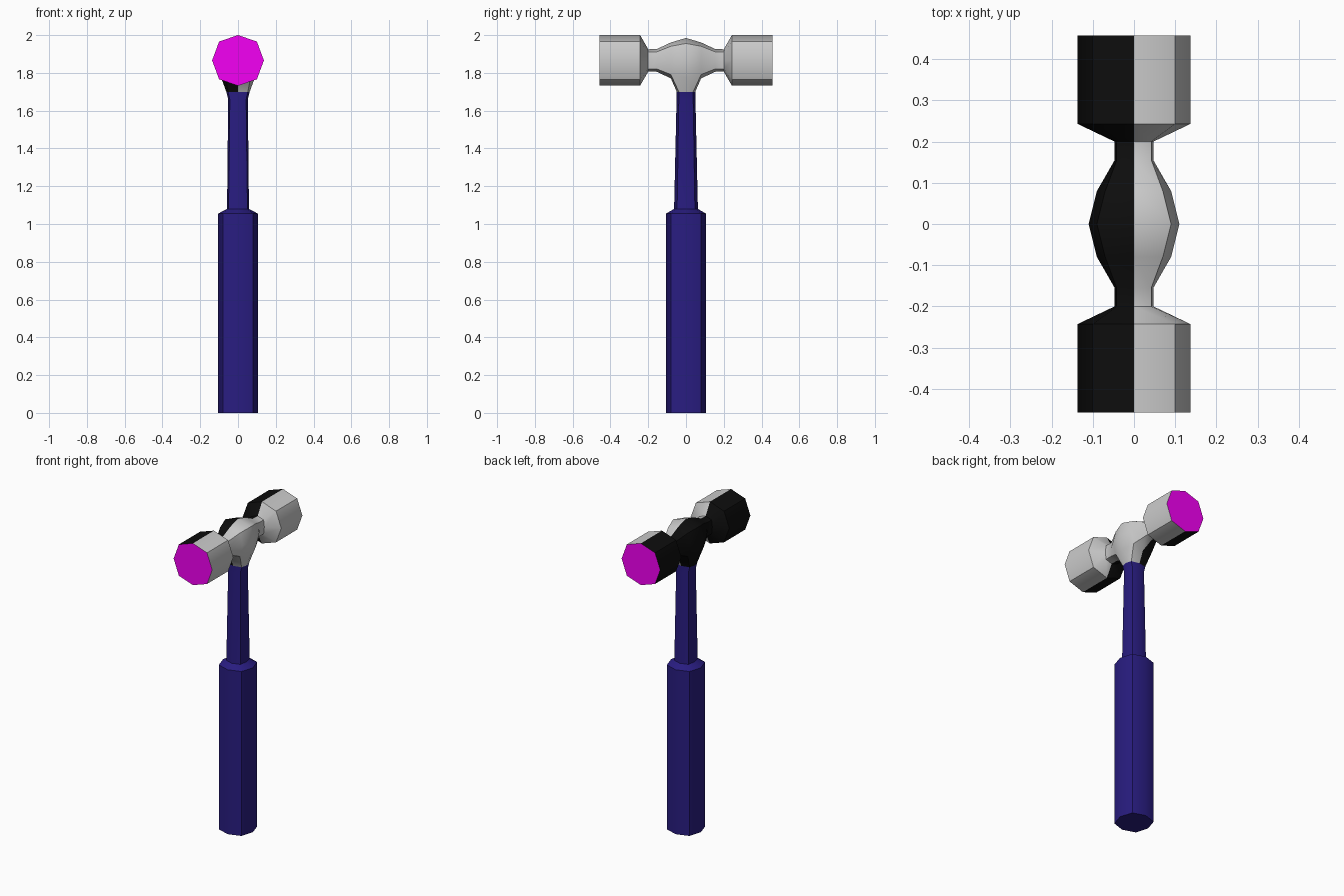
import bpy, bmesh, math
from mathutils import Vector

if "Cube" in bpy.data.objects:
    bpy.data.objects.remove(bpy.data.objects["Cube"])

ZC = 1.866  # height of the head axis


def material(name, rgb):
    m = bpy.data.materials.new(name)
    m.diffuse_color = (*rgb, 1)
    m.use_nodes = True
    m.node_tree.nodes["Principled BSDF"].inputs["Base Color"].default_value = m.diffuse_color
    return m


GREY = material("steel", (0.6, 0.6, 0.6))
DARK = material("dark_steel", (0.004, 0.004, 0.004))
PINK = material("end_face", (0.9, 0.0, 0.9))
BLUE = material("grip_blue", (0.022, 0.012, 0.22))


def octagon(ax, az, dx, dz):
    """Eight points: on-axis corners (ax, az) and diagonal corners (dx, dz)."""
    return [(ax, 0), (dx, dz), (0, az), (-dx, dz),
            (-ax, 0), (-dx, -dz), (0, -az), (dx, -dz)]


def loft(bm, rings):
    """Skin consecutive rings of points; returns vertex rings."""
    vs = [[bm.verts.new(p) for p in r] for r in rings]
    for a, b in zip(vs, vs[1:]):
        for i in range(8):
            j = (i + 1) % 8
            bm.faces.new((a[i], a[j], b[j], b[i]))
    return vs


def finish(bm, name, mats, pick):
    bmesh.ops.recalc_face_normals(bm, faces=bm.faces)
    for f in bm.faces:
        f.material_index = pick(f)
    me = bpy.data.meshes.new(name)
    bm.to_mesh(me)
    bm.free()
    for m in mats:
        me.materials.append(m)
    ob = bpy.data.objects.new(name, me)
    bpy.context.collection.objects.link(ob)
    bpy.ops.object.select_all(action='DESELECT')
    ob.select_set(True)
    bpy.context.view_layer.objects.active = ob
    bpy.ops.object.shade_smooth_by_angle(angle=math.radians(43))
    return ob


# Handle: thick grip, shoulder, tapering shaft (z, ax, ay, dx, dy)
handle_rings = [(0, .105, .106, .08, .08), (1.055, .105, .106, .08, .08),
                (1.08, .058, .063, .05, .047), (1.66, .052, .05, .043, .038),
                (1.70, .062, .049, .052, .038)]
bm = bmesh.new()
vs = loft(bm, [[(x, y, z) for x, y in octagon(*s)] for z, *s in handle_rings])
bm.faces.new(vs[0])
finish(bm, "handle", [BLUE, PINK], lambda f: int(f.normal.z < -0.9))

# Head: half profile along y, mirrored (y, ax, az, dx, dz)
half = [(.08, .09, .095, .07, .075), (.155, .047, .06, .042, .045),
        (.20, .047, .059, .042, .045), (.243, .137, .134, .1, .1),
        (.457, .137, .134, .1, .1)]
head_rings = [(-y, *s) for y, *s in reversed(half)] + [(0, .11, .119, .09, .09)] + half
bm = bmesh.new()
vs = loft(bm, [[(x, y, ZC + z) for x, z in octagon(*s)] for y, *s in head_rings])
bm.faces.new(vs[0])
bm.faces.new(vs[-1])

# Socket: pull the underside of the middle down to the top of the handle
under = [f for f in bm.faces
         if abs(f.calc_center_median().y) < .06
         and all(v.co.z < ZC - .05 for v in f.verts)]
res = bmesh.ops.extrude_face_region(bm, geom=under)
z, *s = handle_rings[-1]
ring = [Vector((x, y)) for x, y in octagon(*s)]
for v in [g for g in res["geom"] if isinstance(g, bmesh.types.BMVert)]:
    flat = Vector((v.co.x, v.co.y))
    if flat.length < .01:
        x, y = 0, 0
    else:
        x, y = max(ring, key=lambda p: p.normalized().dot(flat.normalized()))
    v.co = (x, y, z)
bmesh.ops.delete(bm, geom=[f for f in under if f.is_valid], context='FACES')


def head_colour(f):
    if abs(f.calc_center_median().y) > .45:
        return 2
    return int(f.calc_center_median().x < 0)


finish(bm, "head", [GREY, DARK, PINK], head_colour)
